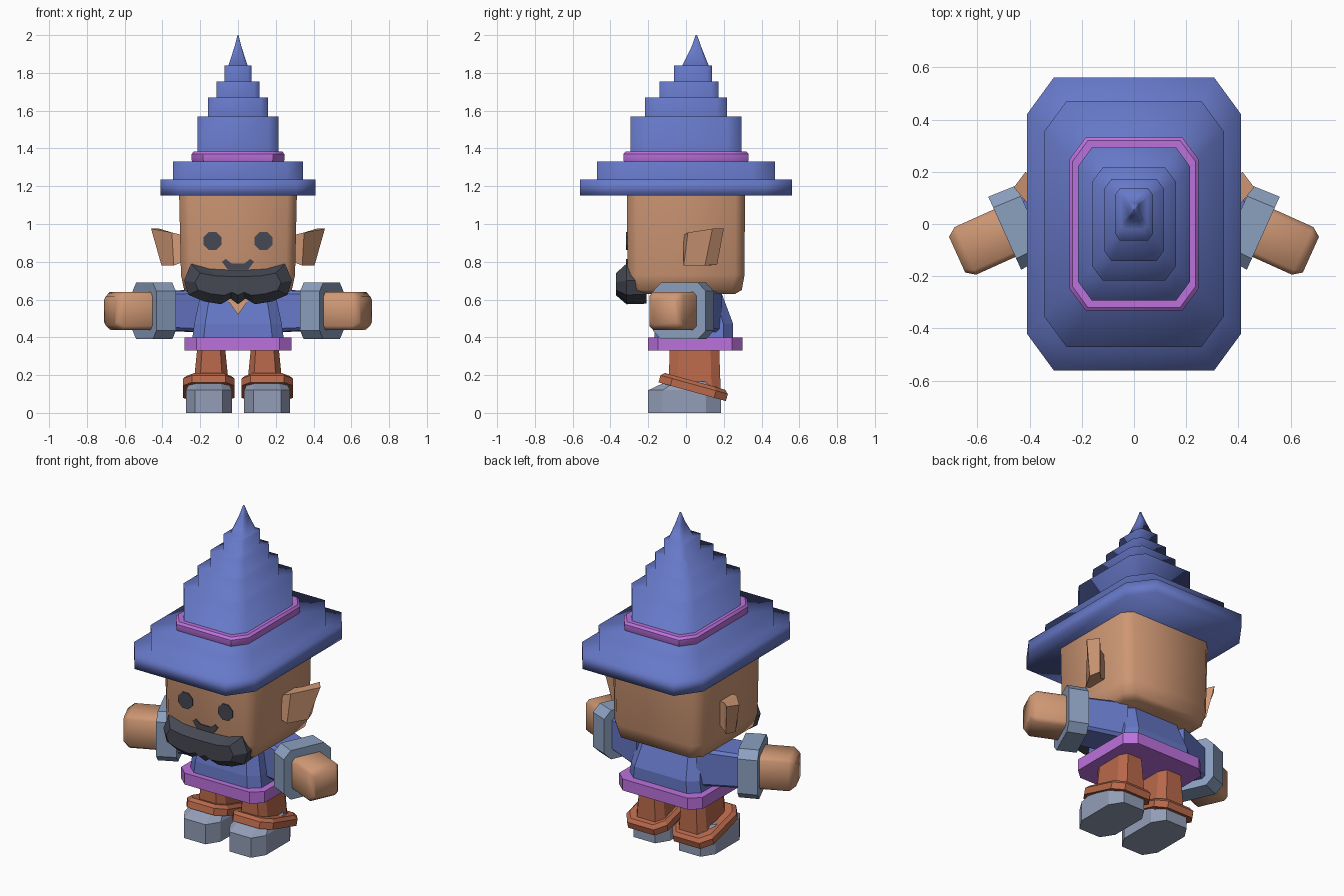
import bpy, bmesh, math
from mathutils import Matrix, Vector

if "Cube" in bpy.data.objects:
    bpy.data.objects.remove(bpy.data.objects["Cube"])


def material(name, rgb):
    m = bpy.data.materials.new(name)
    m.diffuse_color = (*rgb, 1)
    m.use_nodes = True
    m.node_tree.nodes["Principled BSDF"].inputs["Base Color"].default_value = m.diffuse_color
    return m


BLUE = material("cloth blue", (0.135, 0.19, 0.58))
PURPLE = material("trim purple", (0.50, 0.165, 0.72))
SKIN = material("skin tan", (0.62, 0.31, 0.175))
DARK = material("charcoal", (0.06, 0.065, 0.085))
STEEL = material("cuff steel blue", (0.26, 0.35, 0.52))
GREY = material("boot grey", (0.29, 0.34, 0.47))
RUST = material("leather rust", (0.48, 0.14, 0.07))


def skin(name, rings, mat, mirror=False, matrix=Matrix(), smooth=None):
    """Join rings of 3D points into a closed solid."""
    bm = bmesh.new()
    vr = [[bm.verts.new(matrix @ Vector(p)) for p in r] for r in rings]
    n = len(vr[0])
    for a, b in zip(vr, vr[1:]):
        for i in range(n):
            bm.faces.new((a[i], a[(i + 1) % n], b[(i + 1) % n], b[i]))
    bm.faces.new(vr[0][::-1])
    bm.faces.new(vr[-1])
    bmesh.ops.recalc_face_normals(bm, faces=bm.faces)
    me = bpy.data.meshes.new(name)
    bm.to_mesh(me)
    bm.free()
    me.materials.append(mat)
    ob = bpy.data.objects.new(name, me)
    bpy.context.collection.objects.link(ob)
    if mirror:
        mod = ob.modifiers.new("mirror", 'MIRROR')
        mod.use_mirror_merge = False
        piv = bpy.data.objects.get("mirror_centre")
        if piv:
            mod.mirror_object = piv
    if smooth:
        bpy.ops.object.select_all(action='DESELECT')
        ob.select_set(True)
        bpy.context.view_layer.objects.active = ob
        if smooth >= 180:
            bpy.ops.object.shade_smooth()
        else:
            bpy.ops.object.shade_smooth_by_angle(angle=math.radians(smooth))
    return ob


def octo(z, hx, hy, cx=0, cy=0, f=0.25):
    """Rectangle with cut corners; f is the cut as a share of each half size."""
    a, b = hx * (1 - f), hy * (1 - f)
    pts = [(a, -hy), (hx, -b), (hx, b), (a, hy), (-a, hy), (-hx, b), (-hx, -b), (-a, -hy)]
    return [(cx + x, cy + y, z) for x, y in pts]


def plate(name, outline, y, mat, mirror=False):
    return skin(name, [[(x, yy, z) for x, z in outline] for yy in (y, y - 0.008)], mat, mirror)


# Hat: stepped tiers ending in a spike
tiers = [(1.15, 1.235, .41, .56, 0), (1.235, 1.33, .345, .47, 0), (1.33, 1.57, .215, .293, 0),
         (1.57, 1.67, .16, .216, 0), (1.67, 1.755, .115, .157, .016), (1.755, 1.84, .072, .1, .037)]
rings = []
for z0, z1, hx, hy, cy in tiers:
    rings += [octo(z0, hx, hy, 0, cy), octo(z1, hx, hy, 0, cy)]
rings += [octo(1.84, .05, .07, 0, .05), octo(1.94, .018, .025, 0, .055), octo(2.0, .003, .004, 0, .055)]
skin("hat", rings, BLUE, smooth=180)
skin("hat_band", [octo(1.325, .24, .325), octo(1.34, .246, .332), octo(1.37, .246, .332),
                  octo(1.383, .235, .32)], PURPLE, smooth=40)

# Head, ears
skin("head", [octo(.63, .25, .26, f=.2), octo(.65, .285, .295, f=.18), octo(.73, .302, .31, f=.16),
              octo(1.17, .312, .312, f=.16)], SKIN, smooth=60)
skin("ear", [
    [(.29, -.015, .80), (.29, .10, .80), (.29, .10, .94), (.29, -.015, .94)],
    [(.34, -.012, .78), (.34, .12, .78), (.35, .13, .955), (.35, .01, .955)],
    [(.405, .10, .78), (.385, .165, .785), (.415, .20, .975), (.46, .14, .975)]], SKIN, True)

# Face: eyes, mouth, bulging beard
eye = [(.135 + .052 * math.cos(math.tau * (i + .5) / 8), .91 + .052 * math.sin(math.tau * (i + .5) / 8))
       for i in range(8)]
plate("eye", eye, -.309, DARK, True)
half = [(.035, .792), (.065, .815), (.085, .80), (.055, .76)]
plate("mouth", half + [(-x, z) for x, z in half[::-1]], -.309, DARK)
half = [(.05, .757), (.15, .762), (.25, .79), (.285, .70), (.262, .625), (.18, .59), (.09, .575), (.04, .605)]
beard = half + [(0, .575)] + [(-x, z) for x, z in half[::-1]]
skin("beard", [[(x * sx, y, .68 + (z - .68) * sz) for x, z in beard]
               for y, sx, sz in ((-.21, .97, .97), (-.315, 1, 1), (-.37, .8, .55))], DARK)

# Robe, neck opening, belt
skin("robe", [octo(.37, .245, .21, 0, .04), octo(.47, .232, .207, 0, .043),
              octo(.67, .19, .15, 0, .025)], BLUE)
skin("neck_opening", [[(-.065, -.138 - d, .61), (.065, -.138 - d, .61), (0, -.158 - d, .52)]
                      for d in (0, .006)], SKIN)
skin("belt", [octo(.33, .282, .25, 0, .048, .22), octo(.40, .282, .25, 0, .048, .22)], PURPLE)

# Arms: built along local z, then turned outward and a little forward
u, v, w = Vector((.91, -.41, 0)).normalized(), Vector((.41, .91, 0)).normalized(), Vector((0, 0, 1))
arm = Matrix.Translation((.495, -.035, .54)) @ Matrix((v, w, u)).transposed().to_4x4()
skin("sleeve", [octo(-.36, .115, .115, -.03, 0, .15), octo(-.05, .1, .1, 0, 0, .15)], BLUE, True, arm)
skin("cuff", [octo(-.115, .148, .15, f=.3), octo(0, .153, .15, f=.3)], STEEL, True, arm)
skin("hand", [octo(-.03, .1, .1, f=.2), octo(.165, .1, .1, f=.2), octo(.2, .075, .075, f=.2)],
     SKIN, True, arm, smooth=50)

# Legs, tilted boot tops, boots
skin("leg", [octo(.08, .1, .14, .142, .045, .35), octo(.36, .072, .13, .142, .045, .35)], RUST, True)
tilt = Matrix.Translation((.155, .04, .138)) @ Matrix.Rotation(math.radians(-15.5), 4, 'X')
skin("boot_top", [octo(-.027, .137, .185, f=.35), octo(.012, .137, .185, f=.35),
                  octo(.03, .118, .165, f=.35)], RUST, True, tilt)
skin("boot", [octo(0, .122, .192, .154, -.008, .4), octo(.12, .122, .192, .154, -.008, .4),
              octo(.165, .1, .115, .154, .01, .4)], GREY, True)
